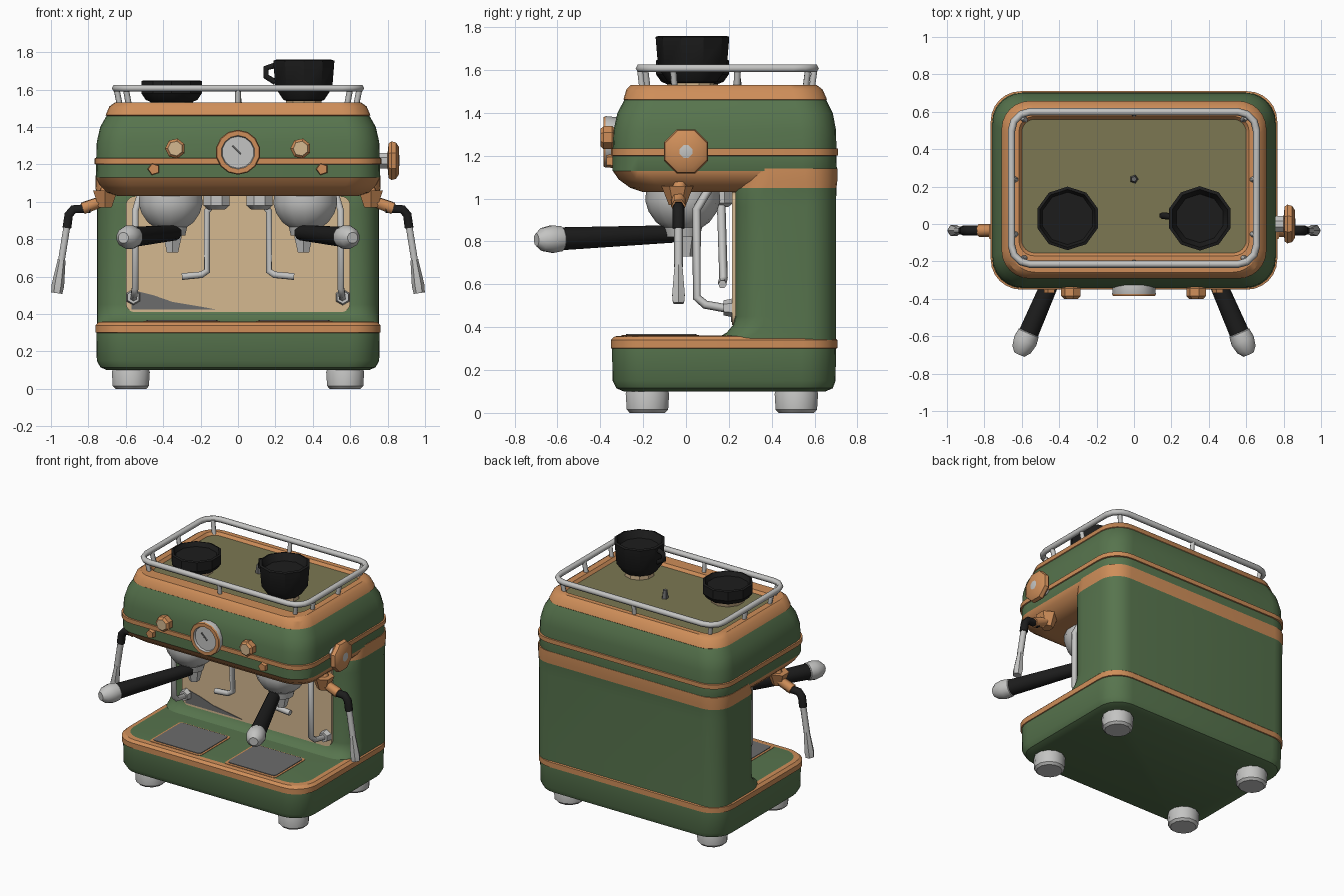
import bpy, bmesh, math
from mathutils import Vector, Matrix

if "Cube" in bpy.data.objects:
    bpy.data.objects.remove(bpy.data.objects["Cube"])

COLOURS = {
    "green": (0.095, 0.175, 0.075), "copper": (0.62, 0.27, 0.10),
    "cream": (0.66, 0.48, 0.28), "olive": (0.20, 0.185, 0.085),
    "black": (0.012, 0.012, 0.012), "steel": (0.55, 0.55, 0.54),
    "dark_grey": (0.15, 0.15, 0.15),
}
MATS = {}
for key, c in COLOURS.items():
    MATS[key] = bpy.data.materials.new(key)
    MATS[key].diffuse_color = (*c, 1)


def shade(ob, angle):
    bpy.ops.object.select_all(action='DESELECT')
    ob.select_set(True)
    bpy.context.view_layer.objects.active = ob
    bpy.ops.object.shade_smooth_by_angle(angle=math.radians(angle))


def skin(name, rings, mats, matrix=Matrix(), angle=33):
    """Skin rings of points; mats = one colour or [bottom cap, bands..., top cap]."""
    if isinstance(mats, str):
        mats = [mats] * (len(rings) + 1)
    slots = list(dict.fromkeys(mats))
    bm = bmesh.new()
    vs = [[bm.verts.new(matrix @ Vector(p)) for p in r] for r in rings]
    n = len(rings[0])
    bm.faces.new(vs[0][::-1]).material_index = slots.index(mats[0])
    for k in range(len(rings) - 1):
        for i in range(n):
            j = (i + 1) % n
            f = bm.faces.new((vs[k][i], vs[k][j], vs[k + 1][j], vs[k + 1][i]))
            f.material_index = slots.index(mats[k + 1])
    bm.faces.new(vs[-1]).material_index = slots.index(mats[-1])
    bmesh.ops.recalc_face_normals(bm, faces=bm.faces)
    me = bpy.data.meshes.new(name)
    bm.to_mesh(me)
    bm.free()
    for m in slots:
        me.materials.append(MATS[m])
    ob = bpy.data.objects.new(name, me)
    bpy.context.collection.objects.link(ob)
    shade(ob, angle)
    return ob


def rrect(hx, y0, y1, r, z, cx=0, seg=6):
    pts = []
    for q, (x, y) in enumerate(((hx - r, y1 - r), (r - hx, y1 - r), (r - hx, y0 + r), (hx - r, y0 + r))):
        for i in range(seg + 1):
            a = math.pi / 2 * (q + i / seg)
            pts.append((cx + x + r * math.cos(a), y + r * math.sin(a), z))
    return pts


def lathe(name, profile, at, mats, axis=(0, 0, 1), n=10):
    m = Matrix.Translation(at) @ Vector(axis).to_track_quat('Z', 'Y').to_matrix().to_4x4()
    rings = [[(r * math.cos(2 * math.pi * (i + .5) / n), r * math.sin(2 * math.pi * (i + .5) / n), z)
              for i in range(n)] for r, z in profile]
    return skin(name, rings, mats, m)


def tube(name, pts, r, mat, cyclic=False):
    cu = bpy.data.curves.new(name, 'CURVE')
    cu.dimensions = '3D'
    cu.bevel_depth, cu.bevel_resolution, cu.use_fill_caps = r, 1, True
    sp = cu.splines.new('POLY')
    sp.points.add(len(pts) - 1)
    for p, co in zip(sp.points, pts):
        p.co = (*co, 1)
    sp.use_cyclic_u = cyclic
    cu.materials.append(MATS[mat])
    ob = bpy.data.objects.new(name, cu)
    bpy.context.collection.objects.link(ob)
    bpy.ops.object.select_all(action='DESELECT')
    ob.select_set(True)
    bpy.context.view_layer.objects.active = ob
    bpy.ops.object.convert(target='MESH')
    return bpy.context.view_layer.objects.active


# Main body: base tray, rear column, head
G, C = "green", "copper"
skin("base", [rrect(*a) for a in (
    (.70, -.29, .65, .12, .10), (.735, -.325, .685, .15, .115), (.755, -.343, .698, .16, .15),
    (.757, -.345, .70, .16, .30), (.763, -.351, .706, .16, .302), (.763, -.351, .706, .16, .34),
    (.745, -.333, .69, .15, .357), (.715, -.30, .66, .13, .36))],
    [G, G, G, G, C, C, C, C, G])
skin("rear_column", [rrect(*a) for a in (
    (.755, .16, .70, .14, .33), (.755, .165, .70, .14, .36), (.755, .19, .70, .14, .375),
    (.755, .22, .70, .14, .41), (.755, .23, .70, .14, .45), (.755, .23, .70, .14, .96),
    (.758, .23, .702, .14, 1.05), (.763, .24, .706, .15, 1.08), (.763, .24, .706, .15, 1.14))],
    [G] * 7 + [C] * 3)
skin("head", [rrect(*a) for a in (
    (.64, -.20, .66, .13, 1.03), (.70, -.26, .685, .15, 1.05), (.74, -.315, .70, .16, 1.09),
    (.76, -.342, .704, .16, 1.13), (.758, -.342, .702, .16, 1.20), (.766, -.35, .71, .16, 1.202),
    (.766, -.35, .71, .16, 1.233), (.758, -.342, .702, .16, 1.235), (.755, -.338, .70, .16, 1.32),
    (.737, -.32, .685, .16, 1.40), (.703, -.288, .655, .15, 1.46), (.708, -.292, .658, .15, 1.463),
    (.688, -.278, .637, .14, 1.51), (.66, -.258, .61, .13, 1.53), (.615, -.17, .575, .08, 1.53),
    (.60, -.155, .56, .07, 1.51))],
    [C, C, C, C, G, C, C, C, G, G, G, C, C, C, C, C, "olive"])

# Splash panel, set in the column front
FRONT = Matrix.Rotation(math.pi / 2, 4, 'X')
skin("splash_panel", [rrect(.60, .41, 1.03, .05, z) for z in (-.235, -.215)], "cream", FRONT)
patch = ((-.57, .425), (-.12, .425), (-.2, .44), (-.35, .465), (-.45, .50), (-.57, .53))
skin("panel_reflection", [[(x, y, z) for x, z in patch] for y in (.216, .211)], "dark_grey")

# Cup rail with posts
tube("cup_rail", rrect(.655, -.215, .60, .10, 1.608, seg=3), .02, "steel", True)
posts = [(s * x, y) for s in (-1, 1) for x, y in ((.60, -.19), (.60, .57), (.65, .24), (.65, -.06))]
for x, y in posts + [(0, -.215), (0, .60)]:
    tube("rail_post", [(x * .97, y * .97 + .005, 1.51), (x, y, 1.605)], .016, "steel")

# Cups and finial on the top
lathe("low_cup", [(.11, 1.505), (.12, 1.535), (.145, 1.545), (.17, 1.58), (.17, 1.645), (.155, 1.65), (.14, 1.62)],
      (-.355, .03, 0), ["cream"] * 2 + ["black"] * 6)
lathe("tall_cup", [(.10, 1.505), (.10, 1.54), (.115, 1.545), (.16, 1.61), (.172, 1.755), (.155, 1.76), (.13, 1.71)],
      (.352, .03, 0), ["cream"] * 2 + ["black"] * 6)
tube("cup_handle", [(.20, .04, 1.73), (.15, .045, 1.715), (.15, .045, 1.67), (.20, .04, 1.64)], .018, "black")
lathe("finial", [(.025, 1.50), (.015, 1.57)], (0, .24, 0), "dark_grey", n=5)

# Gauge and controls on the front
lathe("gauge", [(.115, 0), (.12, .05), (.115, .06), (.09, .06), (.085, .045)], (0, -.325, 1.265),
      ["steel", "steel", C, C, "steel", "steel"], (0, -1, 0), 14)
tube("gauge_needle", [(-.03, -.375, 1.30), (.015, -.375, 1.255)], .005, "dark_grey")
for s in (-1, 1):
    lathe("front_knob", [(.035, 0), (.055, .02), (.055, .06), (.04, .075)], (s * .335, -.325, 1.285),
          [C, C, C, C, "cream"], (0, -1, 0), 7)
    lathe("front_button", [(.035, 0), (.03, .035)], (s * .45, -.335, 1.175), C, (0, -1, 0), 5)

# Side dial, right side only
lathe("side_dial", [(.045, 0), (.045, .05), (.10, .055), (.112, .07), (.105, .095), (.08, .11), (.032, .112), (.028, .113)],
      (.75, 0, 1.22), ["steel", "steel", C, C, C, C, C, "steel", "steel"], (1, 0, 0), 8)

for s in (-1, 1):
    # Feet
    for y in (-.18, .515):
        lathe("foot", [(.085, 0), (.10, .015), (.105, .09), (.09, .13)], (s * .573, y, 0), "steel", n=12)
    # Drip grids
    skin("grid_trim", [rrect(.205, -.30, .06, .02, z, s * .30, 2) for z in (.355, .363)], C)
    skin("drip_grid", [rrect(.19, -.28, .05, .02, z, s * .30, 2) for z in (.358, .367)], "dark_grey")
    # Brew group with twin spout
    lathe("brew_group", [(.08, .82), (.09, .865), (.125, .89), (.16, .94), (.175, .99), (.17, 1.05)],
          (s * .36, -.015, 0), "steel", n=14)
    lathe("spout", [(.035, .73), (.045, .77), (.06, .83)], (s * .35, 0, 0), "steel", n=6)
    # Filter handle with ball end
    lathe("filter_handle", [(.042, 0), (.055, .56), (.06, .565), (.066, .61), (.055, .66), (.03, .69)],
          (s * .34, -.065, .835), ["black"] * 2 + ["steel"] * 5, (s * .25, -.58, -.025), 12)
    # Centre water pipe
    lathe("pipe_hub", [(.05, .96), (.075, .98), (.075, 1.05)], (s * .115, .15, 0), "steel", n=8)
    tube("water_pipe", [(s * .13, .165, 1.0), (s * .165, .165, .95), (s * .165, .175, .63),
                        (s * .195, .17, .61), (s * .30, .17, .60)], .02, "steel")
    # Outer sight pipe
    tube("sight_pipe", [(s * .52, .11, 1.05), (s * .55, .05, .95), (s * .55, .05, .54),
                        (s * .555, .09, .505), (s * .56, .23, .48)], .02, "steel")
    lathe("pipe_joint", [(.045, 0), (.035, .05)], (s * .56, .225, .49), "steel", (0, -1, 0), 6)
    # Steam wand: copper elbow, black sleeve, steel tip
    tube("wand_elbow", [(s * .70, -.03, 1.07), (s * .735, -.035, 1.0), (s * .83, -.035, .965)], .035, C)
    lathe("elbow_flange", [(.04, .97), (.075, 1.06)], (s * .71, -.04, 0), C, n=6)
    tube("wand_sleeve", [(s * .79, -.035, .965), (s * .88, -.035, .96), (s * .905, -.035, .93),
                         (s * .915, -.035, .86)], .027, "black")
    tube("wand_pipe", [(s * .913, -.035, .88), (s * .945, -.035, .68)], .021, "steel")
    lathe("wand_tip", [(.021, 0), (.034, .14), (.03, .18)], (s * .943, -.035, .69), "steel",
          (s * .025, 0, -.17), 6)

for m in bpy.data.materials:
    if m.users and not m.is_grease_pencil:
        m.use_nodes = True
        m.node_tree.nodes["Principled BSDF"].inputs["Base Color"].default_value = m.diffuse_color
